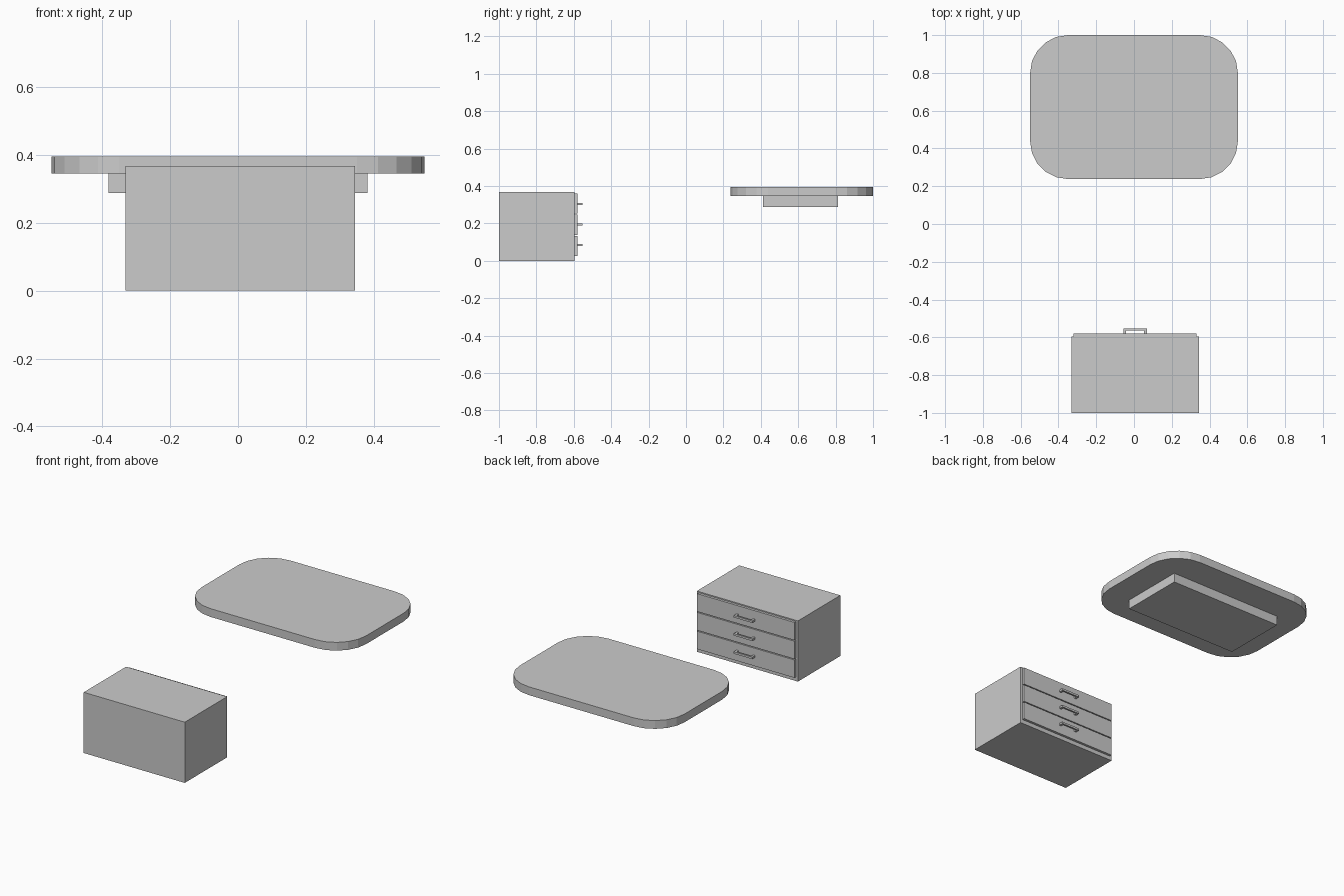
import bpy, bmesh
from math import sin, cos, radians

if "Cube" in bpy.data.objects:
    bpy.data.objects.remove(bpy.data.objects["Cube"])


def prism(name, outline, z0, z1):
    """Extrude an xy outline (counter-clockwise) from z0 to z1."""
    bm = bmesh.new()
    face = bm.faces.new([bm.verts.new((x, y, z0)) for x, y in outline])
    top = bmesh.ops.extrude_face_region(bm, geom=[face], use_keep_orig=True)["geom"]
    verts = [v for v in top if isinstance(v, bmesh.types.BMVert)]
    bmesh.ops.translate(bm, vec=(0, 0, z1 - z0), verts=verts)
    bmesh.ops.recalc_face_normals(bm, faces=bm.faces)
    mesh = bpy.data.meshes.new(name)
    bm.to_mesh(mesh)
    bm.free()
    obj = bpy.data.objects.new(name, mesh)
    bpy.context.collection.objects.link(obj)
    return obj


def rect(x0, x1, y0, y1):
    return [(x0, y0), (x1, y0), (x1, y1), (x0, y1)]


def rounded_rect(x0, x1, y0, y1, r, segments):
    corners = [(x1 - r, y1 - r), (x0 + r, y1 - r), (x0 + r, y0 + r), (x1 - r, y0 + r)]
    points = []
    for i, (cx, cy) in enumerate(corners):
        for s in range(segments + 1):
            a = radians(90 * (i + s / segments))
            points.append((cx + r * cos(a), cy + r * sin(a)))
    return points


# Desk top with rounded corners, and the shallow box below it
prism("desk_top", rounded_rect(-0.55, 0.55, 0.238, 1.0, 0.2, 5), 0.345, 0.395)
prism("under_desk_box", rect(-0.382, 0.382, 0.412, 0.812), 0.288, 0.345)

# Drawer cabinet body
prism("cabinet_body", rect(-0.332, 0.344, -1.0, -0.595), 0.0, 0.367)

# Three drawer fronts, each with a U-shaped pull handle
CX, FRONT, BACK = 0.006, -0.58, -0.553
HALF, BAR, THICK = 0.062, 0.010, 0.012
for i in range(3):
    z = 0.025 + i * 0.1135
    prism(f"drawer_front_{i + 1}", rect(CX - 0.325, CX + 0.325, -0.595, FRONT), z, z + 0.108)
    inner = HALF - 0.014
    u_shape = [(CX - HALF, FRONT), (CX - inner, FRONT), (CX - inner, BACK - BAR),
               (CX + inner, BACK - BAR), (CX + inner, FRONT), (CX + HALF, FRONT),
               (CX + HALF, BACK), (CX - HALF, BACK)]
    hz = 0.084 + i * 0.1095
    prism(f"drawer_handle_{i + 1}", u_shape, hz - THICK / 2, hz + THICK / 2)
